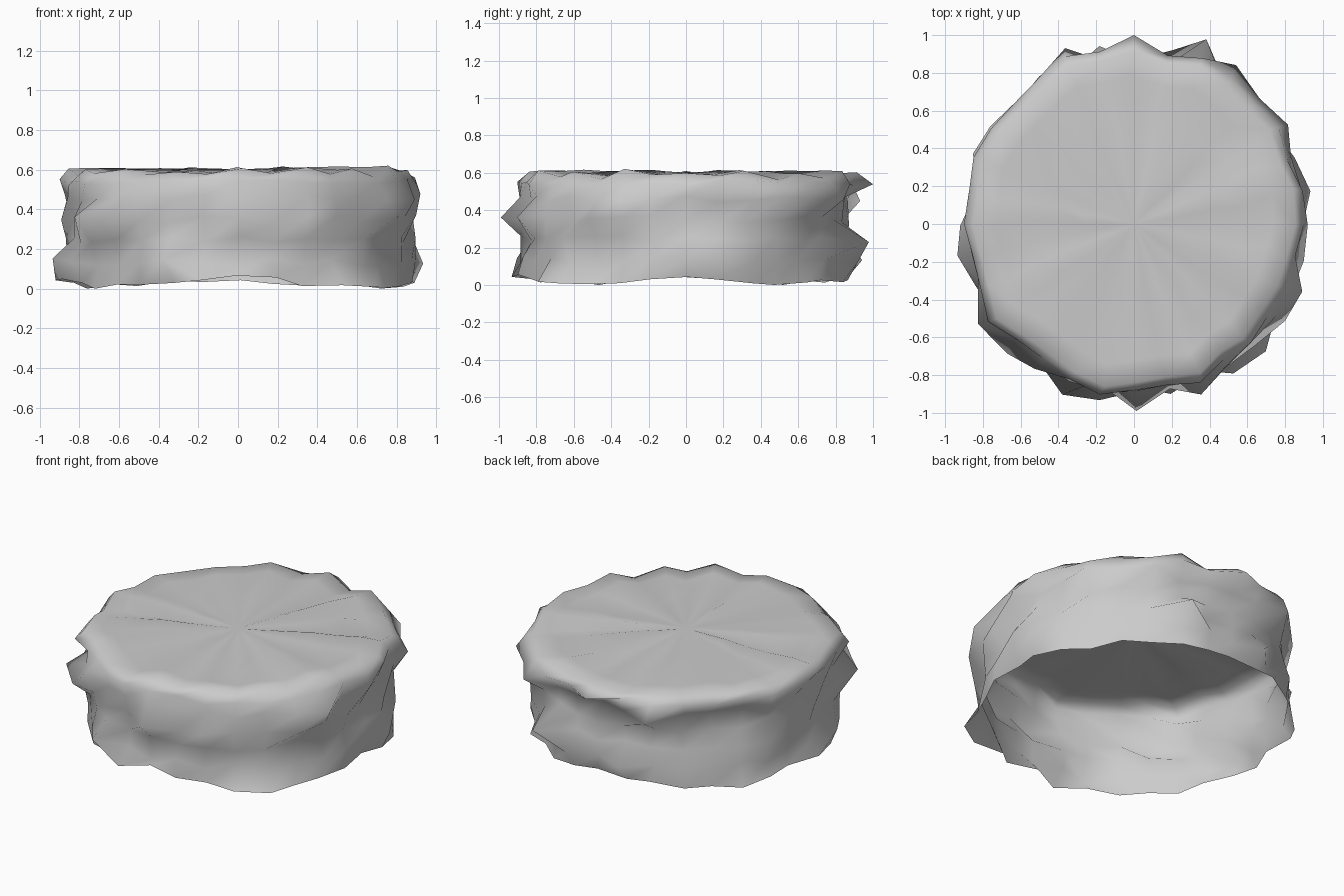
import bpy, bmesh, math, random

if "Cube" in bpy.data.objects:
    bpy.data.objects.remove(bpy.data.objects["Cube"])

random.seed(5)
SEG = 32

# Outermost reach of the jagged wall at each of the 32 angles
REACH = [.92, .95, .92, .97, .94, 1.0, 1.05, .94, 1.0, .96, 1.0, .93, .90, .92, .93, .89,
         .92, .95, .90, .98, .96, .93, .98, .95, .99, .92, .97, .95, .97, .95, .96, .92]
# Radius of the top rim at the same angles
RIM = [.90, .91, .88, .92, .90, .93, .95, .91, .96, .93, .96, .92, .90, .91, .92, .89,
       .90, .87, .88, .93, .87, .86, .89, .92, .88, .87, .91, .86, .88, .86, .87, .87]
WALL_Z = [.045, .15, .26, .37, .48]
TOP_R = [.95, .82, .65, .48, .30, .14]      # top rings as a share of the rim radius

bm = bmesh.new()


def ring_vert(r, a, z):
    return bm.verts.new((r * math.cos(a), r * math.sin(a), z))


columns = []
for k in range(SEG):
    a = 2 * math.pi * k / SEG
    col = []
    peak = {8: 9, 24: 3}.get(k, random.randrange(len(WALL_Z)))
    # Rough open-bottomed wall with a wavy lower edge
    for i, z in enumerate(WALL_Z):
        r = REACH[k] if i == peak else min(REACH[k], .872 + random.uniform(-.035, .035))
        dz = .02 * math.cos(4 * a) + random.uniform(-.02, .02) if i == 0 else random.uniform(-.02, .02)
        col.append(ring_vert(r, a + random.uniform(-.02, .02), z + dz))
    # Ragged rim
    col.append(ring_vert(RIM[k] + (.04 if k == 8 else 0), a, .56 + random.uniform(-.02, .02)))
    # Top with radial creases fading toward the middle
    crease = (-.02 if k % 2 else .018) * random.uniform(-.2, 1.2)
    for j, s in enumerate(TOP_R):
        z = .618 - .010 * s + crease * min(1, s * 1.6) + random.uniform(-.008, .008) * s
        col.append(ring_vert(RIM[k] * s, a + random.uniform(-.03, .03), z))
    columns.append(col)

# Skin the columns and close the top with a fan
centre = bm.verts.new((0, 0, .618))
for k in range(SEG):
    c, n = columns[k], columns[(k + 1) % SEG]
    for i in range(len(c) - 1):
        bm.faces.new((c[i], n[i], n[i + 1], c[i + 1]))
    bm.faces.new((c[-1], n[-1], centre))

# Stand the lowest point on the ground
low = min(v.co.z for v in bm.verts)
for v in bm.verts:
    v.co.z -= low
for f in bm.faces:
    f.smooth = True

mesh = bpy.data.meshes.new("rock_slab")
bm.to_mesh(mesh)
bm.free()
slab = bpy.data.objects.new("rock_slab", mesh)
bpy.context.collection.objects.link(slab)
